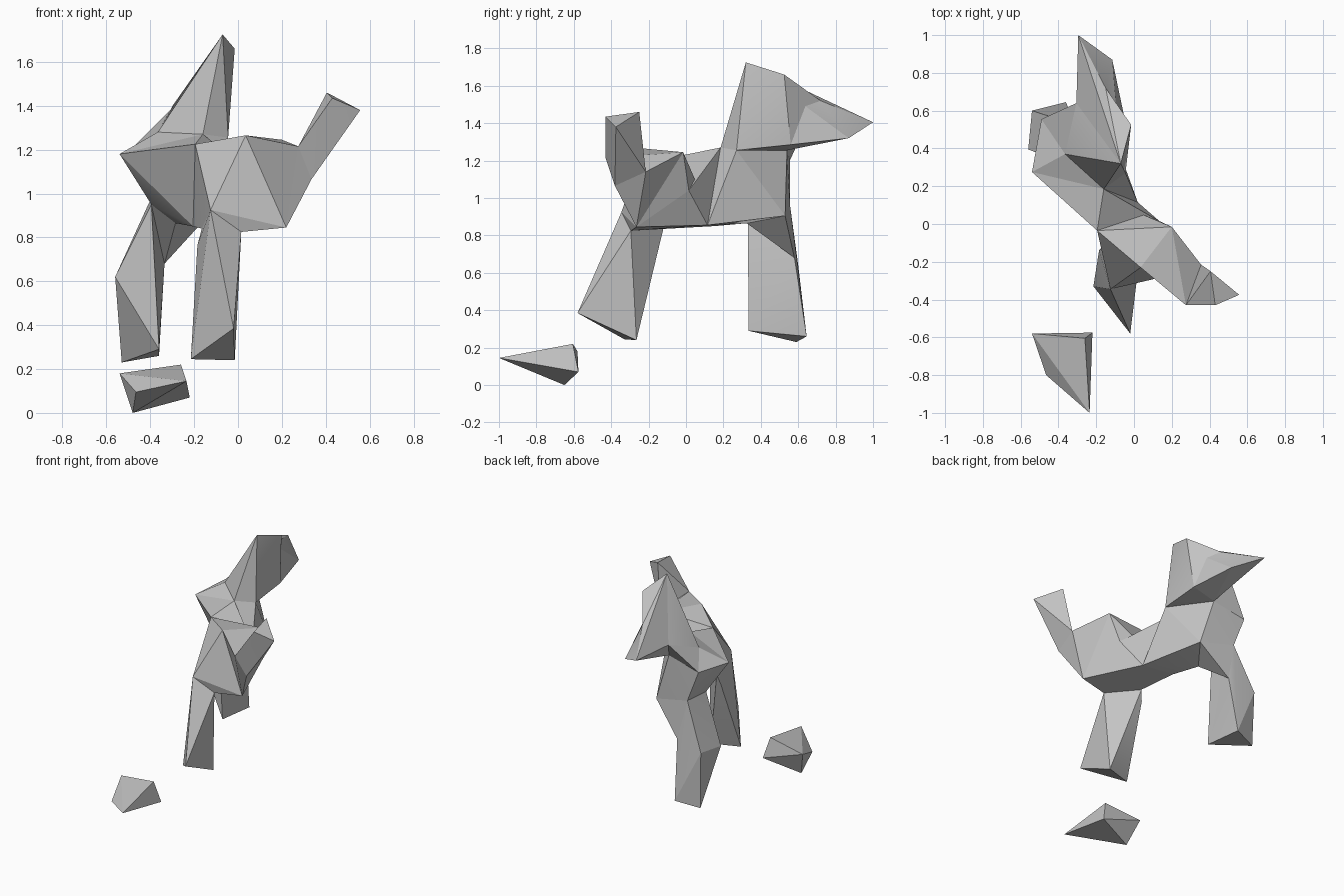
import bpy, bmesh
from math import radians

cube = bpy.data.objects.get("Cube")
if cube:
    bpy.data.objects.remove(cube, do_unlink=True)

# One stone grey for the whole figure
grey = bpy.data.materials.new("stone_grey")
grey.use_nodes = True
colour = (.55, .55, .55, 1)
grey.diffuse_color = colour
bsdf = next(n for n in grey.node_tree.nodes if n.type == "BSDF_PRINCIPLED")
bsdf.inputs["Base Color"].default_value = colour
bsdf.inputs["Roughness"].default_value = .8


def facet_block(name, corners):
    """Make a faceted convex block from its corner points."""
    bm = bmesh.new()
    verts = [bm.verts.new(c) for c in corners]
    hull = bmesh.ops.convex_hull(bm, input=verts)
    spare = {g for g in hull["geom_interior"] + hull["geom_unused"]
             if isinstance(g, bmesh.types.BMVert)}
    bmesh.ops.delete(bm, geom=list(spare), context="VERTS")
    bmesh.ops.recalc_face_normals(bm, faces=bm.faces)
    mesh = bpy.data.meshes.new(name)
    bm.to_mesh(mesh)
    bm.free()
    mesh.materials.append(grey)
    obj = bpy.data.objects.new(name, mesh)
    bpy.context.collection.objects.link(obj)
    bpy.ops.object.select_all(action="DESELECT")
    obj.select_set(True)
    bpy.context.view_layer.objects.active = obj
    bpy.ops.object.shade_smooth_by_angle(angle=radians(20))
    return obj


# Head corners
crown = (-.07, .32, 1.725)
brow = (-.015, .525, 1.66)
nose_bridge = (-.15, .72, 1.52)
snout_tip = (-.295, 1, 1.405)
jaw = (-.115, .87, 1.32)
cheek_left = (-.05, .56, 1.285)
cheek_right = (-.305, .64, 1.385)

# Neck corners
neck_left = (-.045, .27, 1.255)
neck_front = (-.16, .185, 1.27)
neck_right = (-.365, .37, 1.28)
neck_back = (-.24, .54, 1.255)

# Chest corners
shoulder = (-.54, .275, 1.18)
shoulder_back = (-.49, .555, 1.2)
armpit_back = (-.4, .555, .97)
armpit_front = (-.395, .33, .95)
chest_back = (-.13, .53, .905)
chest_low = (-.285, .325, .865)

# Waist and rump corners
waist_right = (-.195, -.035, 1.225)
waist_left = (.2, -.015, 1.245)
waist_notch = (.135, .015, 1.04)
belly_left = (.02, .115, .855)
belly_right = (-.205, .155, .85)
rump_top = (.035, -.23, 1.265)
rump_low = (.22, -.265, .845)
groin = (.015, -.295, .825)
hip = (-.125, -.345, .925)
hip_inner = (-.165, -.12, .84)
thigh_back = (-.185, -.14, .765)

# Tail bend corners, shared by the two tail blocks
tail_bend = [(.275, -.43, 1.215), (.355, -.215, 1.14), (.335, -.38, 1.065)]
tail_end = [(.405, -.25, 1.46), (.557, -.375, 1.38), (.43, -.43, 1.435)]

# Leg corners
front_foot = [(-.02, -.58, .385), (-.215, -.33, .245), (-.015, -.265, .24)]
knee_inner = (-.335, .58, .68)
knee_outer = [(-.56, .395, .62), (-.54, .6, .64)]
back_foot = [(-.53, .59, .23), (-.36, .645, .26), (-.36, .335, .29)]

# Head and neck
facet_block("skull", [crown, brow, nose_bridge, cheek_left, neck_left,
                      neck_front, neck_right, neck_back])
facet_block("muzzle", [crown, nose_bridge, snout_tip, jaw, cheek_left,
                       cheek_right, neck_back])
facet_block("cheek", [crown, nose_bridge, cheek_right, neck_right, neck_back])
facet_block("nape", [cheek_right, neck_right, neck_back, shoulder_back])

# Body
facet_block("chest", [neck_left, neck_front, neck_right, neck_back, shoulder,
                      shoulder_back, armpit_back, armpit_front, chest_back,
                      chest_low, belly_left, belly_right])
facet_block("waist", [waist_right, waist_notch, belly_left, belly_right,
                      neck_front, shoulder])
facet_block("rump", [waist_right, waist_left, waist_notch, rump_top, rump_low,
                     groin, hip, belly_right])
facet_block("belly", [waist_right, waist_notch, rump_low, groin, belly_left,
                      belly_right])

# Tail
facet_block("tail_base", [waist_left, rump_top, rump_low] + tail_bend)
facet_block("tail_tip", tail_bend + tail_end)

# Legs and their joints to the body
facet_block("hip_joint", [waist_right, hip, groin, hip_inner, belly_right])
facet_block("front_leg", [hip, groin, hip_inner, thigh_back] + front_foot)
facet_block("back_leg_joint", [armpit_back, armpit_front, chest_back,
                               chest_low, knee_inner])
facet_block("back_leg", [armpit_back, armpit_front, knee_inner] + knee_outer
            + back_foot)

# Loose wedge lying on the ground in front
facet_block("loose_wedge", [(-.235, -1, .145), (-.54, -.58, .18),
                            (-.26, -.605, .22), (-.22, -.575, .07),
                            (-.48, -.65, 0), (-.465, -.8, .095)])
